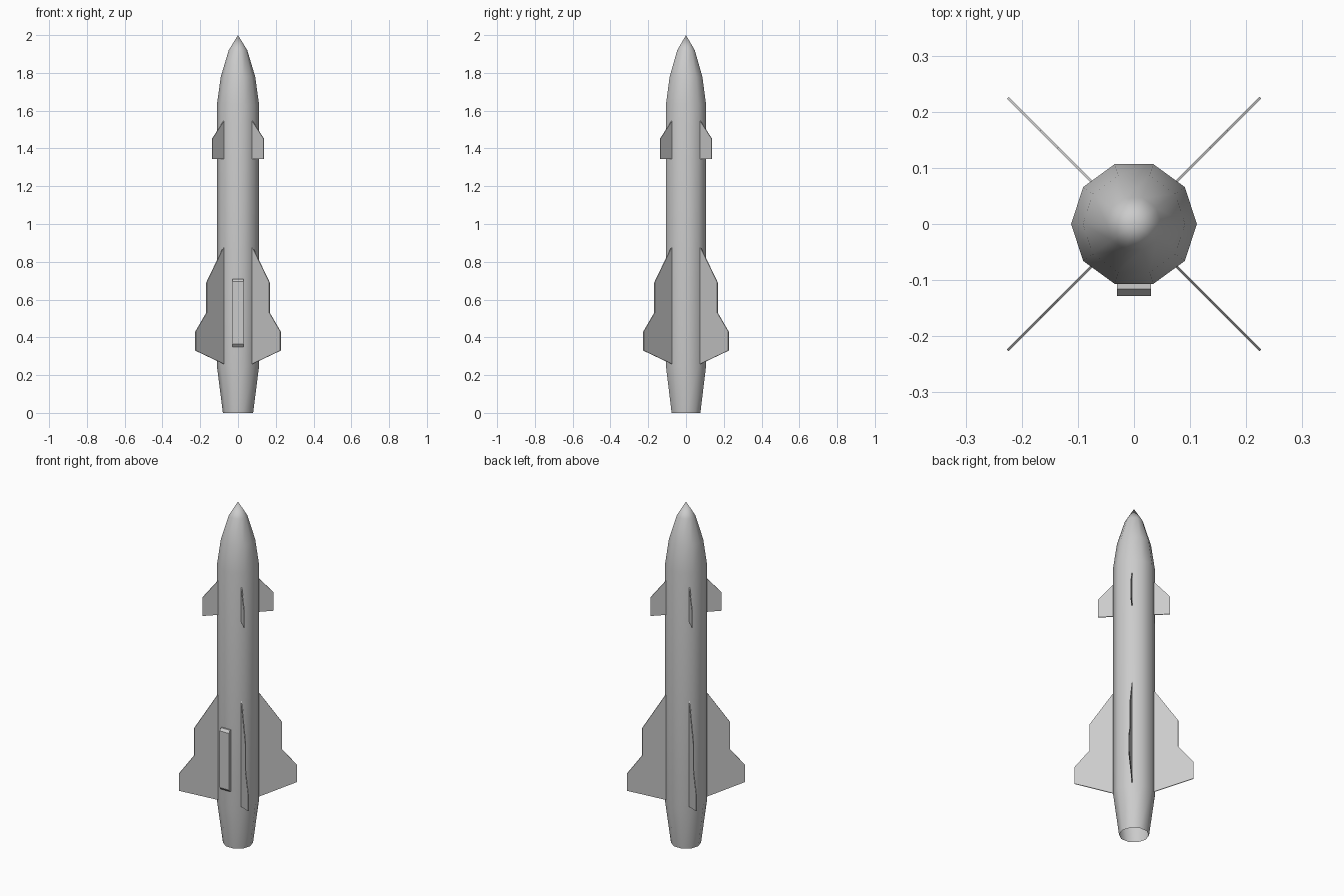
import bpy, math
from mathutils import Matrix

if "Cube" in bpy.data.objects:
    bpy.data.objects.remove(bpy.data.objects["Cube"])


def make(name, verts, faces, smooth=None):
    me = bpy.data.meshes.new(name)
    me.from_pydata(verts, [], faces)
    me.update()
    ob = bpy.data.objects.new(name, me)
    bpy.context.collection.objects.link(ob)
    if smooth:
        bpy.ops.object.select_all(action='DESELECT')
        ob.select_set(True)
        bpy.context.view_layer.objects.active = ob
        bpy.ops.object.shade_smooth_by_angle(angle=math.radians(smooth))
    return ob


def slab(name, outline, t, matrix):
    """Flat plate: outline in local x/z, thickness t along local y."""
    n = len(outline)
    verts = [matrix @ Matrix.Translation((x, y, z)).to_translation()
             for y in (-t / 2, t / 2) for x, z in outline]
    faces = [list(range(n)), list(range(2 * n - 1, n - 1, -1))]
    faces += [[i, i + n, (i + 1) % n + n, (i + 1) % n] for i in range(n)]
    return make(name, verts, faces)


# Ten-sided body, open at the tail
SIDES = 10
profile = [(0.08, 0), (0.112, 0.25), (0.112, 1.63), (0.091, 1.78), (0.049, 1.92)]
verts = [(r * math.cos(math.tau * i / SIDES), r * math.sin(math.tau * i / SIDES), z)
         for r, z in profile for i in range(SIDES)] + [(0, 0, 2)]
faces = []
for k in range(len(profile) - 1):
    for i in range(SIDES):
        j = (i + 1) % SIDES
        a = k * SIDES
        faces.append((a + i, a + j, a + SIDES + j, a + SIDES + i))
top = (len(profile) - 1) * SIDES
faces += [(top + i, top + (i + 1) % SIDES, len(verts) - 1) for i in range(SIDES)]
make("body", verts, faces, 40)

# Diagonal fins, outlines given as seen from the front
D = math.sqrt(2)
front_fin = [(0.073, 1.55), (0.073, 1.345), (0.136, 1.345), (0.136, 1.452)]
tail_fin = [(0.073, 0.885), (0.073, 0.258), (0.225, 0.33), (0.225, 0.43),
            (0.167, 0.53), (0.167, 0.69)]
for i in range(4):
    rot = Matrix.Rotation(math.radians(45 + 90 * i), 4, 'Z')
    slab(f"front_fin_{i + 1}", [(x * D, z) for x, z in front_fin], 0.005, rot)
    slab(f"tail_fin_{i + 1}", [(x * D, z) for x, z in tail_fin], 0.005, rot)

# Raised housing on the front with sloped ends
housing = [(0.095, 0.35), (0.116, 0.35), (0.128, 0.364), (0.128, 0.696),
           (0.116, 0.71), (0.095, 0.71)]
slab("side_housing", housing, 0.06, Matrix.Rotation(math.radians(-90), 4, 'Z'))
